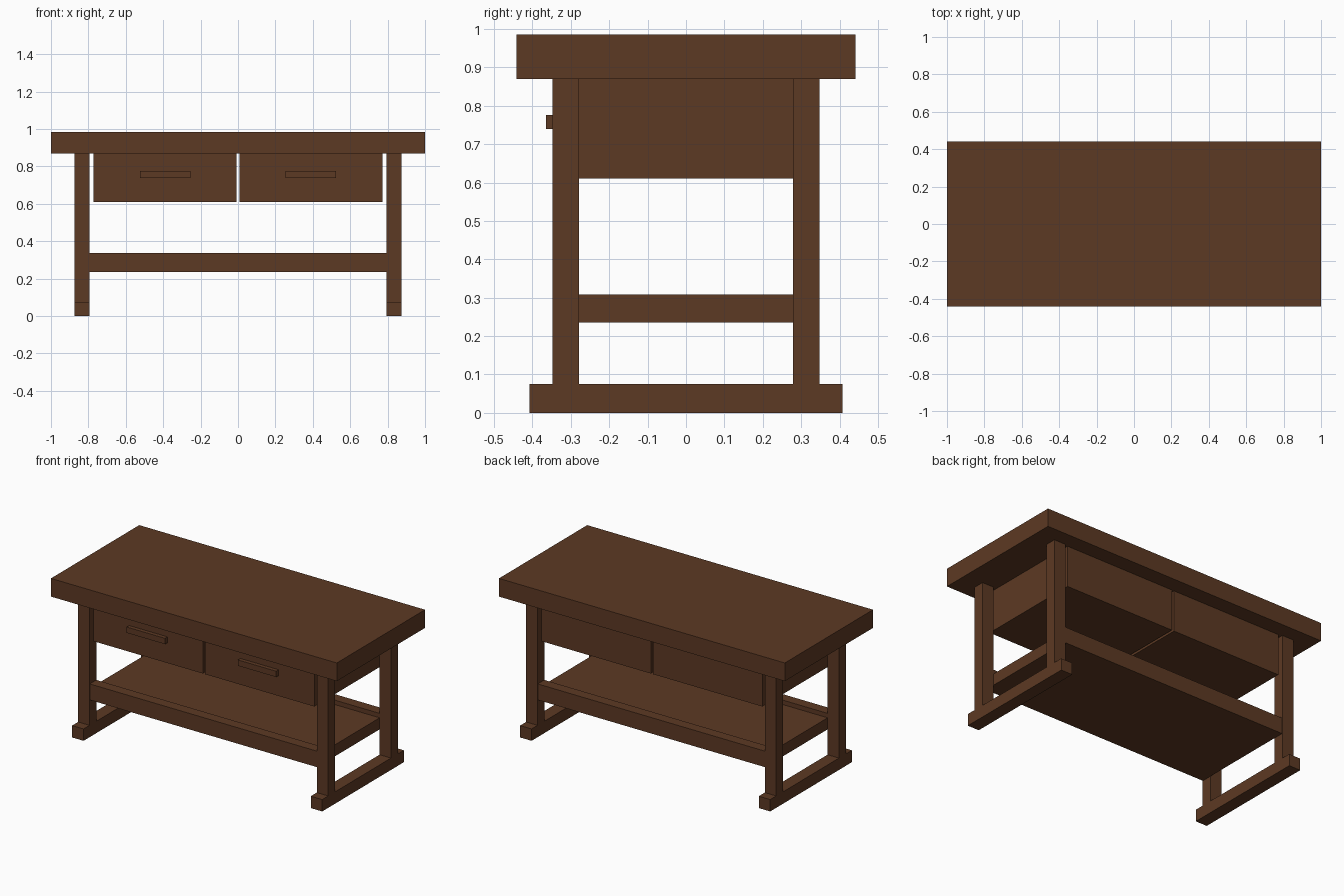
import bpy

if "Cube" in bpy.data.objects:
    bpy.data.objects.remove(bpy.data.objects["Cube"])

wood = bpy.data.materials.new("dark_brown_wood")
wood.diffuse_color = (0.108, 0.041, 0.017, 1)
wood.use_nodes = True
wood.node_tree.nodes["Principled BSDF"].inputs["Base Color"].default_value = wood.diffuse_color


def box(name, x, y, z):
    """Box from (min, max) ranges on each axis."""
    lo, hi = zip(x, y, z)
    bpy.ops.mesh.primitive_cube_add(size=1, location=[(a + b) / 2 for a, b in zip(lo, hi)])
    ob = bpy.context.object
    ob.name = name
    ob.scale = [b - a for a, b in zip(lo, hi)]
    bpy.ops.object.transform_apply(location=False, rotation=False, scale=True)
    ob.data.materials.append(wood)
    return ob


def span(a, b, s):
    """Range a..b, mirrored when s is -1."""
    return tuple(sorted((a * s, b * s)))


# Thick worktop and lower shelf
box("tabletop", (-1, 1), (-0.441, 0.441), (0.87, 0.985))
box("shelf", (-0.795, 0.795), (-0.28, 0.28), (0.235, 0.308))

# Long rails along the front and back of the shelf
for s, side in ((-1, "front"), (1, "back")):
    box(side + "_rail", (-0.795, 0.795), span(0.28, 0.346, s), (0.235, 0.336))

for s, side in ((-1, "left"), (1, "right")):
    # Sled foot with two legs
    box(side + "_foot", span(0.795, 0.875, s), (-0.408, 0.408), (0, 0.075))
    for t, end in ((-1, "front"), (1, "back")):
        box(f"{end}_{side}_leg", span(0.795, 0.875, s), span(0.279, 0.348, t), (0.075, 0.87))
    # Drawer box and its bar handle
    box(side + "_drawer", span(0.008, 0.772, s), (-0.34, 0.34), (0.61, 0.87))
    box(side + "_handle", span(0.255, 0.523, s), (-0.365, -0.34), (0.739, 0.776))
